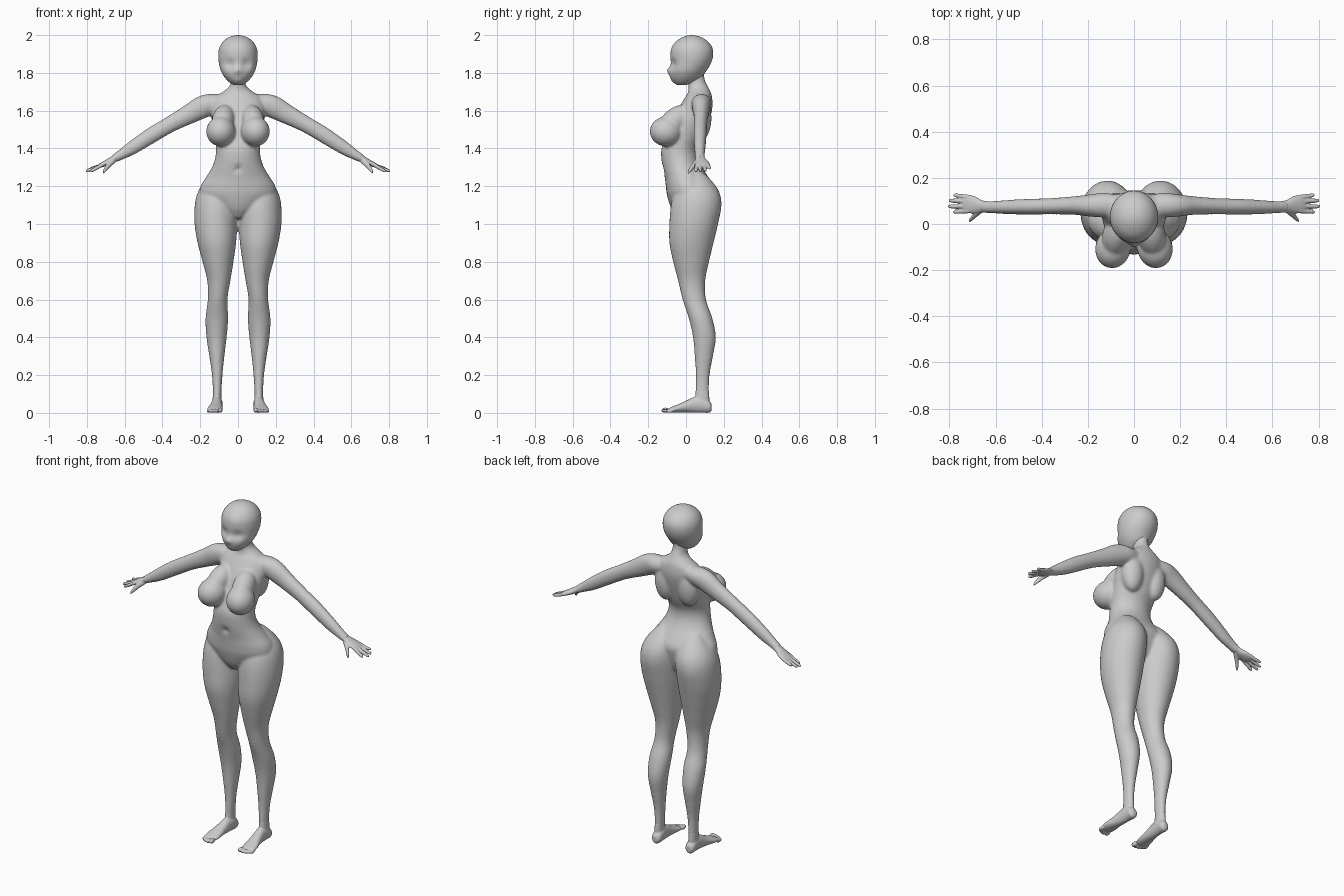
import bpy, bmesh, math
from mathutils import Vector, Matrix

grey = bpy.data.materials.new("plain_grey")
grey.diffuse_color = (0.6, 0.6, 0.6, 1)

X, Y, Z = Vector((1, 0, 0)), Vector((0, 1, 0)), Vector((0, 0, 1))
ARM_UP = Vector((0.53, 0, 0.85))      # perpendicular to the sloping arm


def spline(rows, steps=5):
    """Catmull-Rom interpolation between the given rows."""
    out = []
    for i in range(len(rows) - 1):
        p = [rows[max(i - 1, 0)], rows[i], rows[i + 1], rows[min(i + 2, len(rows) - 1)]]
        for s in range(steps):
            t = s / steps
            out.append([b + 0.5 * t * (c - a + t * (2*a - 5*b + 4*c - d + t * (3*(b - c) + d - a)))
                        for a, b, c, d in zip(*p)])
    return out + [list(rows[-1])]


def loft(bm, rows, u, v, sides=32):
    """Closed skin over ellipses; each row is centre x, y, z and radii along u and v."""
    rings = []
    for x, y, z, a, b in spline(rows):
        c = Vector((x, y, z))
        rings.append([bm.verts.new(c + u * a * math.cos(k * math.tau / sides)
                                   + v * b * math.sin(k * math.tau / sides)) for k in range(sides)])
    faces = [bm.faces.new(rings[0]), bm.faces.new(rings[-1][::-1])]
    for r, q in zip(rings, rings[1:]):
        for k in range(sides):
            n = (k + 1) % sides
            faces.append(bm.faces.new((r[k], q[k], q[n], r[n])))
    bmesh.ops.recalc_face_normals(bm, faces=faces)


def upright(bm, rows):
    """Loft up the z axis from rows of z, left, right, front, back."""
    loft(bm, [((l + r) / 2, (f + b) / 2, z, (r - l) / 2, (b - f) / 2) for z, l, r, f, b in rows], X, Y)


def ball(bm, centre, size, turn=(0, 0, 0)):
    m = Matrix.Translation(centre)
    for angle, axis in zip(turn, "XYZ"):
        m = m @ Matrix.Rotation(math.radians(angle), 4, axis)
    bmesh.ops.create_uvsphere(bm, u_segments=32, v_segments=20, radius=1,
                              matrix=m @ Matrix.Diagonal((*size, 1)))


def push(bm, centre, radius, move):
    """Soft local pull on the surface."""
    for vert in bm.verts:
        vert.co += Vector(move) * math.exp(-((vert.co - Vector(centre)).length / radius) ** 2)


def mirror(bm):
    copy = bmesh.ops.duplicate(bm, geom=bm.verts[:] + bm.edges[:] + bm.faces[:])["geom"]
    for e in copy:
        if isinstance(e, bmesh.types.BMVert):
            e.co.x *= -1
    bmesh.ops.reverse_faces(bm, faces=[e for e in copy if isinstance(e, bmesh.types.BMFace)])


def finish(bm, name, voxel, smooth):
    """Fuse the overlapping skins into one smooth surface."""
    me = bpy.data.meshes.new(name)
    bm.to_mesh(me)
    bm.free()
    me.materials.append(grey)
    ob = bpy.data.objects.new(name, me)
    bpy.context.collection.objects.link(ob)
    r = ob.modifiers.new("fuse", "REMESH")
    r.mode, r.voxel_size, r.use_smooth_shade = "VOXEL", voxel, True
    s = ob.modifiers.new("soften", "SMOOTH")
    s.factor, s.iterations = 0.5, smooth


# ---- body: one side's leg, arm, breast, then mirrored
body = bmesh.new()
upright(body, [  # leg with hip and buttock
    (0.05, .088, .138, .05, .128), (0.10, .088, .133, .05, .122), (0.20, .082, .138, .052, .125),
    (0.30, .072, .152, .046, .143), (0.40, .060, .167, .037, .158), (0.50, .052, .172, .015, .140),
    (0.60, .056, .160, -.018, .106), (0.70, .040, .163, -.042, .102), (0.80, .024, .188, -.068, .122),
    (0.90, .010, .214, -.088, .146), (1.00, .003, .230, -.088, .170), (1.10, .002, .229, -.080, .188),
    (1.17, .005, .212, -.06, .176), (1.23, .025, .172, -.02, .135), (1.28, .05, .125, .02, .085)])
loft(body, [  # arm
    (.06, .080, 1.650, .045, .042), (.13, .082, 1.640, .053, .056), (.19, .080, 1.618, .048, .060),
    (.26, .080, 1.580, .040, .052), (.36, .077, 1.527, .035, .043), (.46, .075, 1.468, .034, .042),
    (.56, .073, 1.403, .030, .036), (.62, .073, 1.366, .026, .027), (.66, .075, 1.343, .027, .021)],
    Y, ARM_UP)
ball(body, (.091, -.105, 1.49), (.077, .087, .079), (0, 0, 12))
ball(body, (.078, -.055, 1.55), (.060, .105, .065), (38, 0, 8))
ball(body, (.075, .075, 1.56), (.065, .060, .12))           # shoulder blade
mirror(body)
upright(body, [(z, -w, w, f, b) for z, w, f, b in [  # torso
    (1.03, .03, -.045, .09), (1.08, .115, -.078, .12), (1.15, .195, -.10, .14),
    (1.20, .198, -.107, .145), (1.25, .168, -.113, .118), (1.30, .138, -.124, .085),
    (1.35, .121, -.131, .066), (1.40, .117, -.130, .068), (1.46, .124, -.108, .095),
    (1.55, .138, -.070, .125), (1.62, .140, -.035, .140), (1.67, .125, -.005, .138),
    (1.70, .080, .012, .130), (1.73, .045, .012, .115), (1.77, .038, .006, .098),
    (1.82, .042, .000, .100)]])
push(body, (0, -.13, 1.29), .018, (0, .018, 0))             # navel
finish(body, "body", 0.007, 10)

# ---- head
head = bmesh.new()
upright(head, [(z, -w, w, f, b) for z, w, f, b in [
    (1.735, .022, -.045, .00), (1.75, .046, -.066, .045), (1.775, .070, -.083, .082),
    (1.81, .091, -.090, .108), (1.85, .101, -.083, .132), (1.89, .105, -.083, .144),
    (1.93, .100, -.078, .141), (1.965, .080, -.055, .118), (1.988, .050, -.020, .083),
    (1.998, .020, .010, .05), (2.0, .004, .03, .04)]])
for side in (1, -1):
    push(head, (side * .045, -.075, 1.845), .027, (0, .014, 0))   # eye socket
push(head, (0, -.09, 1.812), .018, (0, -.013, 0))                 # nose
push(head, (0, -.07, 1.755), .02, (0, -.004, 0))                  # chin
finish(head, "head", 0.006, 5)

# ---- hands: palm, four fingers, thumb
hands = bmesh.new()
loft(hands, [(.625, .073, 1.363, .024, .022), (.66, .076, 1.343, .027, .018),
             (.69, .083, 1.327, .037, .016), (.72, .087, 1.313, .040, .013),
             (.738, .088, 1.306, .034, .009)], Y, ARM_UP, 24)
for y0, y1, tip, z1 in [(.056, .052, .783, 1.277), (.077, .076, .805, 1.277),
                        (.098, .102, .801, 1.281), (.117, .125, .782, 1.292)]:
    loft(hands, [(.715, y0, 1.316, .010, .010), ((.72 + tip) / 2, (y0 + y1) / 2, (1.312 + z1) / 2, .0095, .0095),
                 (tip - .007, y1, z1 + .004, .008, .008), (tip, y1, z1, .004, .004)], Y, ARM_UP, 12)
loft(hands, [(.655, .066, 1.34, .014, .016), (.685, .042, 1.312, .013, .014),
             (.705, .022, 1.285, .010, .010), (.714, .012, 1.270, .005, .005)], Y, ARM_UP, 12)
mirror(hands)
finish(hands, "hands", 0.004, 2)

# ---- feet: heel to ball, ankle, five toes
feet = bmesh.new()
loft(feet, [(.110, .136, .030, .012, .018), (.110, .122, .033, .027, .032), (.110, .085, .045, .029, .044),
            (.112, .045, .043, .029, .042), (.116, .00, .033, .033, .031), (.121, -.045, .023, .040, .021),
            (.123, -.075, .017, .040, .015), (.124, -.09, .015, .034, .010)], X, Z, 28)
upright(feet, [(.03, .088, .132, .052, .122), (.07, .088, .134, .048, .124), (.12, .0885, .1325, .0515, .1215)])
for x, y, r in [(.094, -.108, .0135), (.113, -.111, .0105), (.129, -.106, .010),
                (.144, -.098, .0095), (.157, -.086, .009)]:
    ball(feet, (x, y, r + .001), (r * .85, .021, r))
mirror(feet)
finish(feet, "feet", 0.004, 2)
